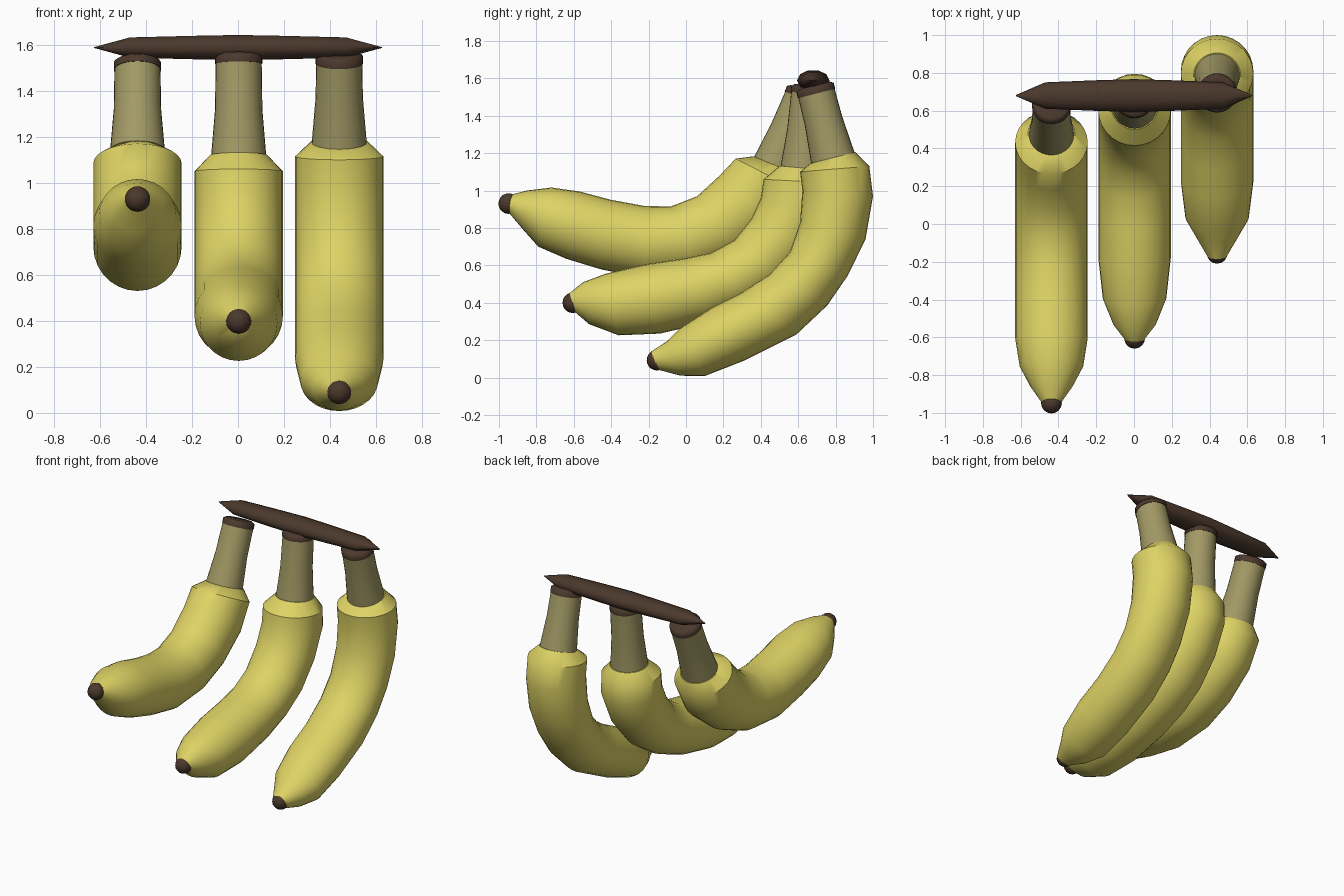
import bpy, bmesh, math
from mathutils import Vector

if "Cube" in bpy.data.objects:
    bpy.data.objects.remove(bpy.data.objects["Cube"])


def material(name, rgb):
    m = bpy.data.materials.new(name)
    m.diffuse_color = (*rgb, 1)
    m.use_nodes = True
    m.node_tree.nodes["Principled BSDF"].inputs["Base Color"].default_value = m.diffuse_color
    return m


YELLOW = material("peel", (0.73, 0.65, 0.13))
OLIVE = material("stem", (0.36, 0.32, 0.13))
BROWN = material("bark", (0.07, 0.04, 0.025))


def loft(name, rings, mat, angle=40):
    """Skin a closed tube through lists of ring points."""
    bm = bmesh.new()
    vs = [[bm.verts.new(p) for p in r] for r in rings]
    n = len(vs[0])
    for a, b in zip(vs, vs[1:]):
        for i in range(n):
            bm.faces.new((a[i], a[(i + 1) % n], b[(i + 1) % n], b[i]))
    bm.faces.new(vs[0])
    bm.faces.new(vs[-1])
    bmesh.ops.recalc_face_normals(bm, faces=bm.faces)
    me = bpy.data.meshes.new(name)
    bm.to_mesh(me)
    bm.free()
    ob = bpy.data.objects.new(name, me)
    bpy.context.collection.objects.link(ob)
    finish(ob, mat, angle)


def finish(ob, mat, angle=40):
    ob.data.materials.append(mat)
    bpy.ops.object.select_all(action='DESELECT')
    ob.select_set(True)
    bpy.context.view_layer.objects.active = ob
    bpy.ops.object.shade_smooth_by_angle(angle=math.radians(angle))


def ring(c, u, v, n=28):
    return [c + u * math.cos(2 * math.pi * i / n) + v * math.sin(2 * math.pi * i / n) for i in range(n)]


def banana(side, x, outline, stem_top, stem_base, tip):
    X = Vector((1, 0, 0))
    P = lambda y, z: Vector((x, y, z))
    top, base = P(*stem_top), P(*stem_base)
    d = (top - base).normalized()
    w = d.cross(X)
    # body: shoulder ring, then rings spanned by outer/inner edge points
    rings = [ring(base, w * 0.125, X * 0.125)]
    if w.y < 0:
        w = -w
    rings = [ring(base, w * 0.125, X * 0.125)]
    widths = [0.192] * (len(outline) - 3) + [0.168, 0.112, 0.05]
    for (oy, oz, iy, iz), r in zip(outline, widths):
        o, i = P(oy, oz), P(iy, iz)
        rings.append(ring((o + i) / 2, (o - i) / 2, X * r))
    loft(side + "_banana_body", rings, YELLOW)
    # stem and its cut end
    L = (top - base).length
    prof = [(-0.03, 0.122), (0.03, 0.117), (0.2, 0.103), (L - 0.03, 0.1)]
    loft(side + "_banana_stem", [ring(base + d * t, w * r, X * r) for t, r in prof], OLIVE)
    cap = [(L - 0.032, 0.103), (L, 0.103), (L + 0.012, 0.085)]
    loft(side + "_stem_cap", [ring(base + d * t, w * r, X * r) for t, r in cap], BROWN, 60)
    # dark blossom end
    bpy.ops.mesh.primitive_uv_sphere_add(segments=16, ring_count=10, radius=0.055, location=P(*tip))
    ob = bpy.context.object
    ob.name = side + "_blossom_end"
    finish(ob, BROWN, 60)


# outline rows: outer y, outer z, inner y, inner z
banana("left", -0.437, [
    (.60, 1.00, .265, 1.17), (.50, .81, .18, 1.08), (.29, .65, .06, .97),
    (.06, .555, -.08, .915), (-.22, .53, -.22, .917), (-.46, .58, -.40, .95),
    (-.64, .635, -.57, .995), (-.79, .70, -.72, 1.016), (-.87, .79, -.85, 1.0),
    (-.95, .885, -.945, .975)],
    (.635, 1.52), (.475, 1.135), (-.948, .93))
banana("middle", 0.003, [
    (.79, 1.04, .415, 1.06), (.795, .90, .40, .96), (.69, .68, .35, .85),
    (.53, .50, .26, .735), (.36, .39, .13, .665), (.14, .30, -.02, .635),
    (-.14, .235, -.22, .605), (-.36, .226, -.43, .555), (-.517, .285, -.55, .51),
    (-.60, .355, -.625, .45)],
    (.665, 1.55), (.625, 1.12), (-.605, .40))
banana("right", 0.44, [
    (.98, 1.13, .61, 1.10), (1.0, .97, .622, 1.0), (.96, .74, .61, .83),
    (.865, .545, .555, .67), (.755, .385, .445, .55), (.59, .23, .29, .45),
    (.31, .09, .14, .375), (.10, .008, -.03, .265), (-.03, .01, -.10, .195),
    (-.16, .045, -.185, .14)],
    (.69, 1.55), (.785, 1.175), (-.155, .093))

# horizontal twig, tapered to points
twig = [(-.625, .003), (-.47, .07), (-.2, .081), (0, .087), (.2, .081), (.47, .07), (.625, .003)]
loft("twig", [ring(Vector((x, .68, 1.588)), Vector((0, r, 0)), Vector((0, 0, r * .66)), 10)
              for x, r in twig], BROWN, 60)
